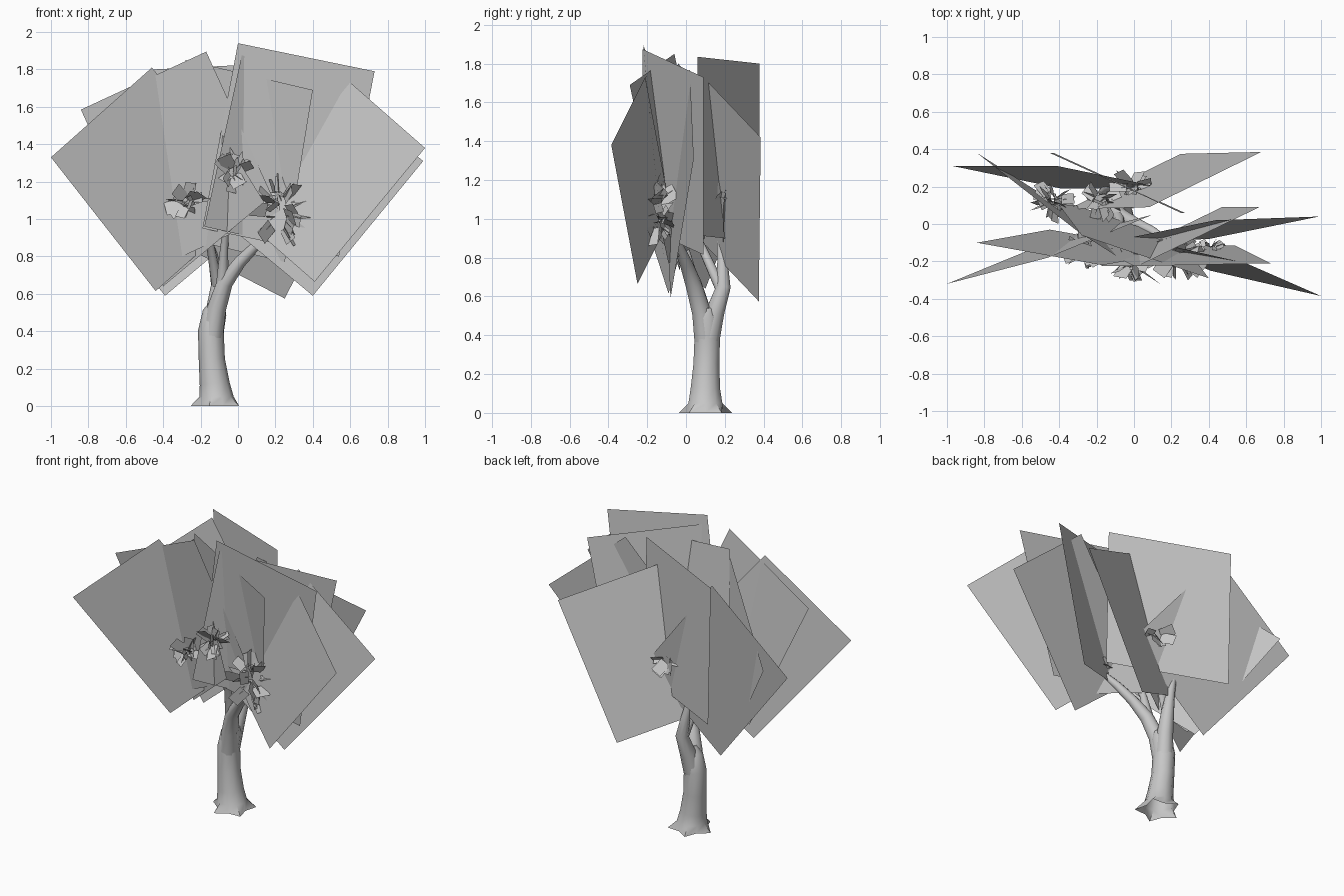
import bpy
import bmesh
import math
import random
from mathutils import Vector

random.seed(4)
cube = bpy.data.objects.get("Cube")
if cube:
    bpy.data.objects.remove(cube, do_unlink=True)


def make_material(name, color):
    material = bpy.data.materials.new(name)
    material.use_nodes = True
    material.diffuse_color = color
    material.node_tree.nodes["Principled BSDF"].inputs["Base Color"].default_value = color
    return material


GREY = make_material("plain grey", (0.57, 0.57, 0.57, 1))


def finish(name, bm, smooth=False):
    """Turn a bmesh into a named, coloured object."""
    mesh = bpy.data.meshes.new(name)
    bm.to_mesh(mesh)
    bm.free()
    mesh.materials.append(GREY)
    obj = bpy.data.objects.new(name, mesh)
    bpy.context.collection.objects.link(obj)
    if smooth:
        bpy.ops.object.select_all(action="DESELECT")
        obj.select_set(True)
        bpy.context.view_layer.objects.active = obj
        bpy.ops.object.shade_smooth_by_angle(angle=math.radians(60))


def add_card(bm, corner, side, down):
    """Add a flat parallelogram from one corner and its two neighbours."""
    corner, side, down = Vector(corner), Vector(side), Vector(down)
    points = (corner, side, side + down - corner, down)
    bm.faces.new([bm.verts.new(p) for p in points])


def add_tube(name, path, sides=10, roots=False):
    """Sweep rings along (x, y, z, radius) points; roots makes the first ring a star."""
    bm = bmesh.new()
    centers = [Vector(p[:3]) for p in path]
    rings = []
    for i, center in enumerate(centers):
        ahead = centers[min(i + 1, len(path) - 1)] - centers[max(i - 1, 0)]
        if roots and i < 2:
            ahead = Vector((0, 0, 1))
        across = ahead.cross(Vector((0, 1, 0))).normalized()
        other = ahead.cross(across).normalized()
        ring = []
        for k in range(sides):
            angle = math.tau * k / sides
            radius = path[i][3]
            if roots and i == 0:
                radius *= 1.15 if k % 2 == 0 else 0.75
            offset = across * math.cos(angle) + other * math.sin(angle)
            ring.append(bm.verts.new(center + offset * radius))
        rings.append(ring)
    for low, high in zip(rings, rings[1:]):
        for k in range(sides):
            n = (k + 1) % sides
            bm.faces.new((low[k], low[n], high[n], high[k]))
    bm.faces.new(rings[-1])
    bmesh.ops.recalc_face_normals(bm, faces=bm.faces)
    finish(name, bm, smooth=True)


def add_leaf_cluster(name, center, spread, count, size):
    """Scatter small square leaf cards around a twig tip."""
    bm = bmesh.new()
    for _ in range(count):
        out = Vector([random.gauss(0, 1) for _ in range(3)]).normalized()
        turn = Vector([random.gauss(0, 1) for _ in range(3)]).cross(out).normalized()
        length = size * random.uniform(0.7, 1.1)
        base = Vector(center) + Vector([o * s for o, s in zip(out, spread)]) * 0.3
        corner = base - turn * length * 0.4
        add_card(bm, corner, corner + turn * length * 0.8, corner + out * length)
    finish(name, bm)


# Trunk with flared roots
add_tube("trunk", [
    (-0.11, 0.1, 0, 0.125), (-0.115, 0.1, 0.05, 0.092), (-0.125, 0.1, 0.12, 0.08),
    (-0.14, 0.105, 0.25, 0.07), (-0.145, 0.11, 0.4, 0.069),
    (-0.125, 0.11, 0.5, 0.064), (-0.11, 0.11, 0.55, 0.04),
], roots=True)

# Branches, starting inside the trunk
add_tube("left_branch", [
    (-0.14, 0.1, 0.36, 0.058), (-0.115, 0.08, 0.52, 0.051), (-0.07, 0.04, 0.66, 0.043),
    (0.01, 0, 0.77, 0.033), (0.1, -0.04, 0.86, 0.026), (0.25, -0.14, 1.02, 0.01)])
add_tube("back_branch", [
    (-0.14, 0.115, 0.36, 0.058), (-0.12, 0.15, 0.52, 0.05), (-0.105, 0.193, 0.65, 0.039),
    (-0.13, 0.188, 0.78, 0.028), (-0.17, 0.175, 0.95, 0.019), (-0.19, 0.16, 1.15, 0.007)])
add_tube("front_branch", [
    (-0.085, 0.05, 0.62, 0.036), (-0.075, 0, 0.83, 0.022),
    (-0.06, -0.1, 1.02, 0.014), (-0.04, -0.18, 1.22, 0.007)])
add_tube("right_branch", [
    (-0.11, 0.18, 0.64, 0.03), (-0.155, 0.06, 0.9, 0.02), (-0.27, -0.12, 1.08, 0.007)])

# Large foliage cards: outer corner, upper neighbour, lower neighbour
large_cards = {
    "right_front": ((-1, -0.32, 1.33), (-0.46, -0.18, 1.81), (-0.44, -0.09, 0.615)),
    "right_back": ((-0.97, 0.31, 1.31), (-0.41, 0.31, 1.78), (-0.39, 0.19, 0.59)),
    "right_upper": ((-0.84, -0.1, 1.585), (-0.17, -0.22, 1.895), (-0.45, -0.03, 0.73)),
    "right_inner": ((-0.84, 0.38, 1.35), (-0.3, -0.04, 1.8), (-0.4, 0.1, 0.64)),
    "left_front": ((1, -0.385, 1.38), (0.6, -0.21, 1.73), (0.41, -0.25, 0.665)),
    "left_middle": ((0.99, 0.04, 1.31), (0.435, 0.02, 1.77), (0.4, -0.08, 0.59)),
    "left_back": ((0.68, 0.385, 1.42), (0.08, 0.09, 1.73), (0.25, 0.375, 0.575)),
    "top_front": ((0.73, -0.21, 1.79), (0, -0.225, 1.94), (0.54, -0.115, 0.8)),
    "top_middle": ((0.67, 0.09, 1.73), (0.02, -0.225, 1.875), (0.47, 0.09, 0.815)),
    "top_back": ((-0.45, 0.38, 1.8), (0.25, 0.06, 1.835), (-0.43, 0.38, 0.88)),
    "inner_front": ((0.4, -0.29, 1.69), (-0.28, -0.06, 1.85), (0.25, -0.09, 0.77)),
}
for place, corners in large_cards.items():
    bm = bmesh.new()
    add_card(bm, *corners)
    finish(place + "_foliage_card", bm)

# Small leaf clusters at the twig tips
add_leaf_cluster("right_leaves", (-0.27, -0.14, 1.09), (0.1, 0.1, 0.1), 22, 0.09)
add_leaf_cluster("front_leaves", (-0.03, -0.21, 1.25), (0.08, 0.08, 0.1), 20, 0.09)
add_leaf_cluster("left_leaves", (0.22, -0.17, 1.04), (0.25, 0.1, 0.35), 44, 0.1)
add_leaf_cluster("left_tip_leaves", (0.4, -0.13, 0.98), (0.15, 0.06, 0.2), 12, 0.05)
add_leaf_cluster("back_right_leaves", (-0.43, 0.13, 1.12), (0.14, 0.1, 0.1), 20, 0.09)
add_leaf_cluster("back_middle_leaves", (-0.18, 0.13, 1.14), (0.14, 0.1, 0.1), 18, 0.09)
add_leaf_cluster("back_leaves", (-0.01, 0.2, 1.14), (0.1, 0.08, 0.1), 16, 0.09)
